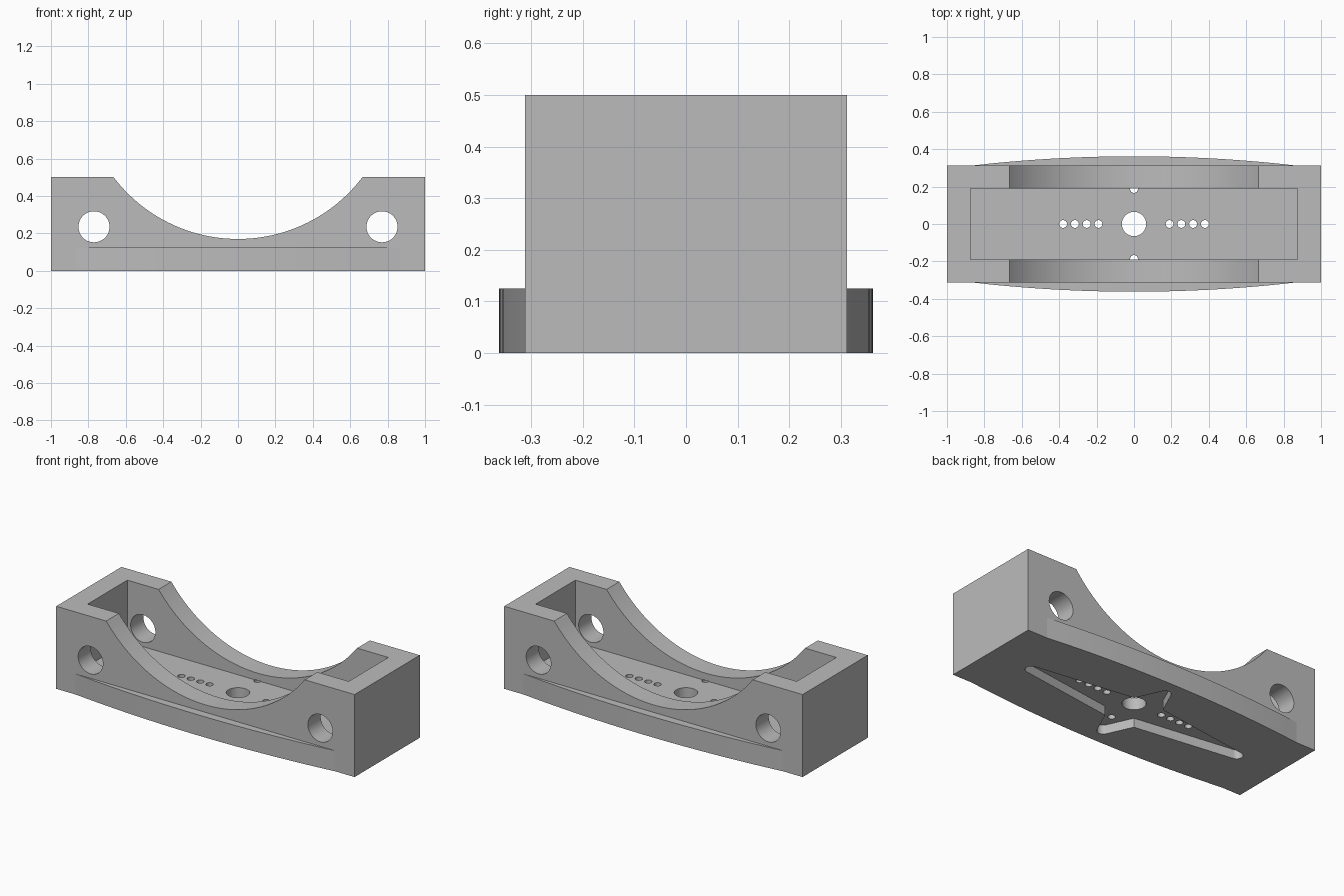
import bpy, bmesh, math
from mathutils import Vector

cube = bpy.data.objects.get("Cube")
if cube:
    bpy.data.objects.remove(cube, do_unlink=True)

grey = bpy.data.materials.new("plain grey")
grey.use_nodes = True
GREY = (0.5, 0.5, 0.5, 1)
grey.diffuse_color = GREY
grey.node_tree.nodes["Principled BSDF"].inputs["Base Color"].default_value = GREY


def prism(name, outline, low, high, axis="z"):
    """Extrude a closed 2D outline along z, or an x-z outline along y."""
    bm = bmesh.new()
    place = (lambda a, b: (a, b, low)) if axis == "z" else (lambda a, b: (a, low, b))
    face = bm.faces.new([bm.verts.new(place(a, b)) for a, b in outline])
    moved = bmesh.ops.extrude_face_region(bm, geom=[face])["geom"]
    shift = Vector((0, 0, high - low) if axis == "z" else (0, high - low, 0))
    bmesh.ops.translate(bm, vec=shift,
                        verts=[v for v in moved if isinstance(v, bmesh.types.BMVert)])
    bmesh.ops.recalc_face_normals(bm, faces=bm.faces)
    mesh = bpy.data.meshes.new(name)
    bm.to_mesh(mesh)
    bm.free()
    mesh.materials.append(grey)
    obj = bpy.data.objects.new(name, mesh)
    bpy.context.collection.objects.link(obj)
    return obj


def arc(cx, cy, r, start, end, steps):
    angles = [math.radians(start + (end - start) * i / steps) for i in range(steps + 1)]
    return [(cx + r * math.cos(t), cy + r * math.sin(t)) for t in angles]


def circle(cx, cy, r, steps=32):
    return arc(cx, cy, r, 0, 360, steps)[:-1]


def rectangle(hx, hy):
    return [(-hx, -hy), (hx, -hy), (hx, hy), (-hx, hy)]


def combine(target, tool, operation):
    tool.hide_render = True
    mod = target.modifiers.new(tool.name, "BOOLEAN")
    mod.operation, mod.object, mod.solver = operation, tool, "EXACT"
    bpy.context.view_layer.objects.active = target
    bpy.ops.object.modifier_apply(modifier=mod.name)
    bpy.data.objects.remove(tool, do_unlink=True)


# Block with the round saddle in its top
saddle_r, saddle_z, half_chord = 0.835, 1.005, 0.665
swing = math.degrees(math.asin(half_chord / saddle_r))
saddle = arc(0, saddle_z, saddle_r, 270 + swing, 270 - swing, 64)
saddle[0], saddle[-1] = (half_chord, 0.5), (-half_chord, 0.5)
profile = [(-1, 0), (1, 0), (1, 0.5)] + saddle + [(-1, 0.5)]
block = prism("cradle_block", profile, -0.312, 0.312, "y")

# Bowed flanges along both long sides
bow_r = 7.6
bow = math.degrees(math.asin(0.87 / bow_r))
front = arc(0, bow_r - 0.362, bow_r, 270 - bow, 270 + bow, 24)
combine(block, prism("bowed_flange", front + [(-x, -y) for x, y in front], 0, 0.125), "UNION")

# Open pocket between the two saddle walls
combine(block, prism("pocket", rectangle(0.875, 0.19), 0.125, 0.7), "DIFFERENCE")

# Cross-shaped recess with tapered round-ended arms underneath
tip = 0.035
star = []
for sx, sy in ((1, 1), (-1, 1), (-1, -1), (1, -1)):
    quarter = (arc(0.75 - tip, 0, tip, 0, 83, 6) + [(0.1, 0.12)]
               + arc(0, 0.29 - tip, tip, 25, 90, 6))
    quarter = [(sx * x, sy * y) for x, y in quarter]
    if sx * sy < 0:
        quarter.reverse()
    star += quarter[:-1]
combine(block, prism("cross_recess", star, -0.1, 0.055), "DIFFERENCE")

# Centre hole and rows of pin holes through the floor
combine(block, prism("centre_hole", circle(0, 0, 0.065), -0.1, 0.16), "DIFFERENCE")
pins = [(s * x, 0) for s in (-1, 1) for x in (0.19, 0.253, 0.316, 0.379)]
for x, y in pins + [(0, -0.187), (0, 0.187)]:
    combine(block, prism("pin_hole", circle(x, y, 0.021, 16), -0.1, 0.126), "DIFFERENCE")

# Large round holes through both walls
for side in (-1, 1):
    combine(block, prism("wall_hole", circle(side * 0.77, 0.235, 0.083, 48), -0.5, 0.5, "y"),
            "DIFFERENCE")

# Smooth the curved walls, keep the edges crisp
bpy.ops.object.select_all(action="DESELECT")
block.select_set(True)
bpy.context.view_layer.objects.active = block
bpy.ops.object.shade_smooth_by_angle(angle=math.radians(25))
